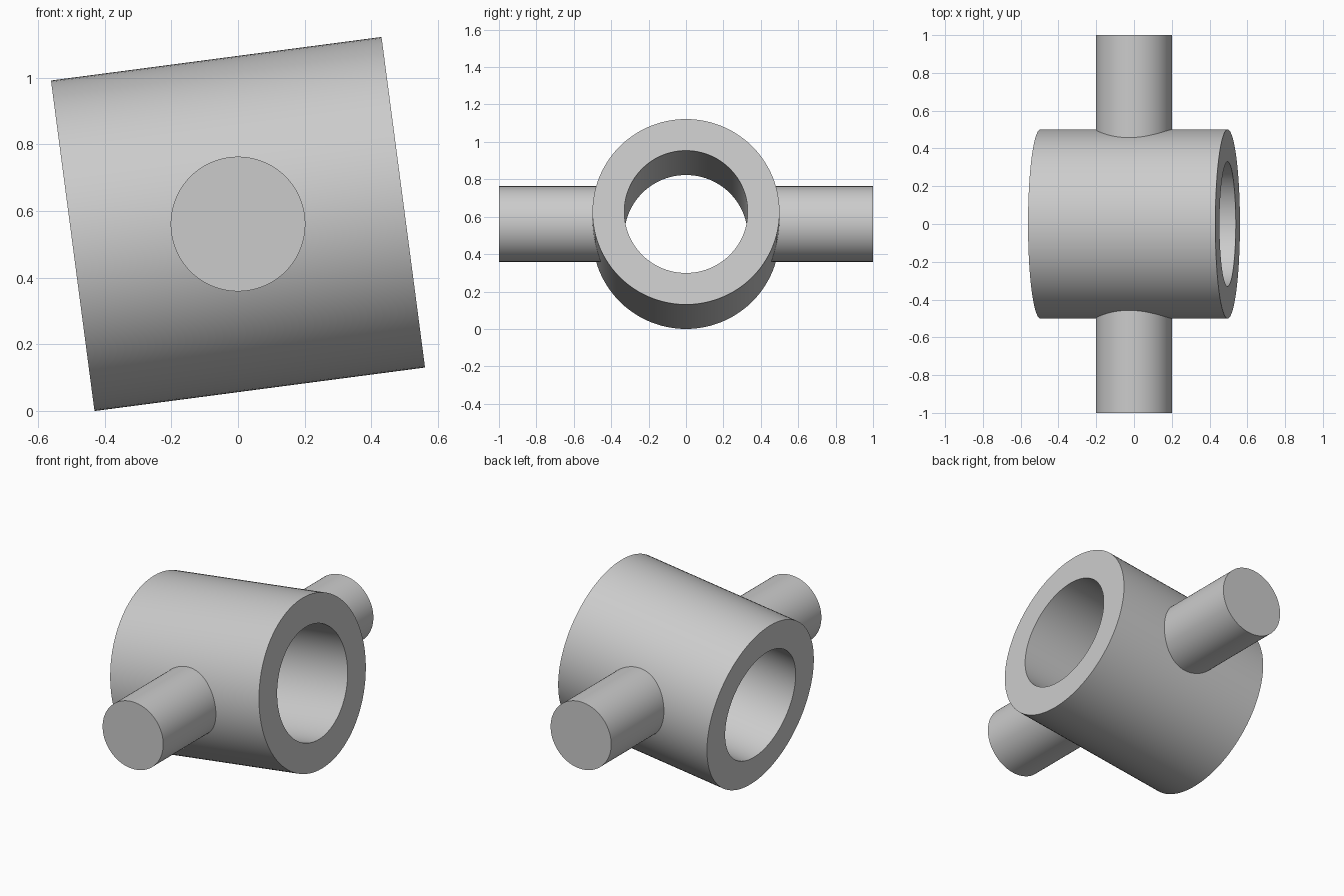
import bpy
import bmesh
from math import radians, pi
from mathutils import Matrix, Vector

cube = bpy.data.objects.get("Cube")
if cube:
    bpy.data.objects.remove(cube, do_unlink=True)

CENTRE = Vector((0, 0, 0.561))
TILT = radians(7.5)
SIDES = 96

grey = bpy.data.materials.new("plain_grey")
grey.use_nodes = True
grey.diffuse_color = (0.6, 0.6, 0.6, 1)
grey.node_tree.nodes["Principled BSDF"].inputs["Base Color"].default_value = (0.6, 0.6, 0.6, 1)


def lathe(name, profile, axis, matrix, closed):
    """Spin an (along, radius) profile about the given axis."""
    bm = bmesh.new()
    side = Vector((0, 0, 1))
    verts = [bm.verts.new(axis * along + side * radius) for along, radius in profile]
    pairs = list(zip(verts, verts[1:]))
    if closed:
        pairs.append((verts[-1], verts[0]))
    edges = [bm.edges.new(pair) for pair in pairs]
    bmesh.ops.spin(bm, geom=verts + edges, cent=(0, 0, 0), axis=axis,
                   angle=2 * pi, steps=SIDES, use_merge=True)
    bmesh.ops.remove_doubles(bm, verts=bm.verts, dist=0.0001)
    # Close the ends of a solid shaft
    if not closed:
        bmesh.ops.holes_fill(bm, edges=[e for e in bm.edges if e.is_boundary], sides=0)
    bmesh.ops.recalc_face_normals(bm, faces=bm.faces)
    mesh = bpy.data.meshes.new(name)
    bm.to_mesh(mesh)
    bm.free()
    mesh.materials.append(grey)
    obj = bpy.data.objects.new(name, mesh)
    obj.matrix_world = matrix
    bpy.context.collection.objects.link(obj)
    bpy.ops.object.select_all(action="DESELECT")
    obj.select_set(True)
    bpy.context.view_layer.objects.active = obj
    bpy.ops.object.shade_smooth_by_angle(angle=radians(30))
    return obj


# Thick tilted sleeve with an open bore, raised at the +x end
place = Matrix.Translation(CENTRE)
lathe("sleeve", [(-0.5, 0.33), (-0.5, 0.5), (0.5, 0.5), (0.5, 0.33)],
      Vector((1, 0, 0)), place @ Matrix.Rotation(-TILT, 4, "Y"), True)

# Two pivot pins rooted inside the sleeve wall
for name, direction in (("front_pin", -1), ("back_pin", 1)):
    lathe(name, [(0.4, 0.202), (1.0, 0.202)], Vector((0, direction, 0)), place, False)
